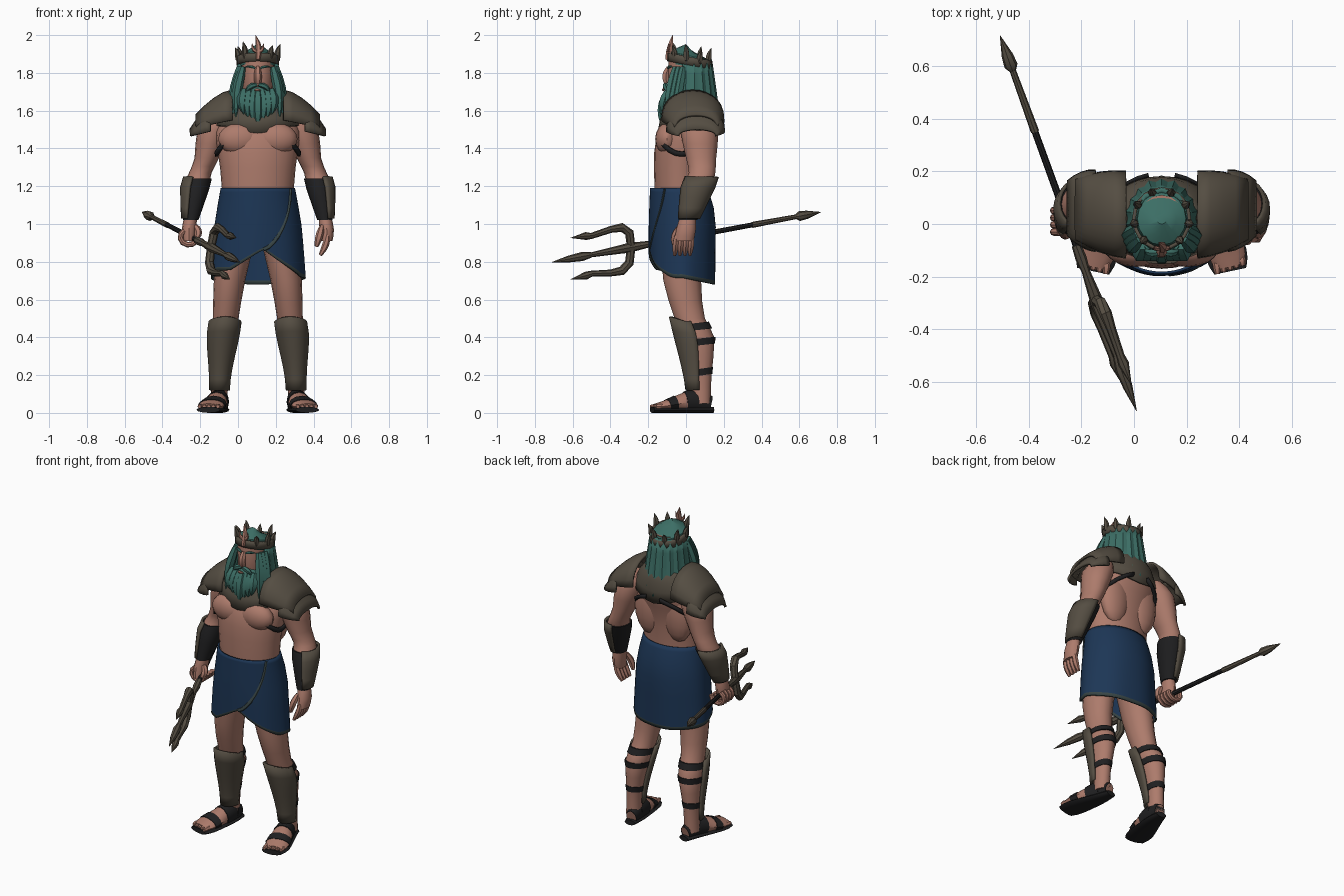
import bpy, bmesh
from math import sin, cos, pi, radians, sqrt
from mathutils import Vector

if "Cube" in bpy.data.objects:
    bpy.data.objects.remove(bpy.data.objects["Cube"])

CENTRE = .105  # body midline; parts are laid out relative to it
X_AXIS, Y_AXIS, Z_AXIS = Vector((1, 0, 0)), Vector((0, 1, 0)), Vector((0, 0, 1))


def material(name, *rgb):
    made = bpy.data.materials.new(name)
    made.use_nodes = True
    made.diffuse_color = (*rgb, 1)
    made.node_tree.nodes["Principled BSDF"].inputs["Base Color"].default_value = (*rgb, 1)
    return made


skin = material("skin", .42, .2, .15)
teal = material("teal hair", .045, .155, .13)
bronze = material("old bronze", .09, .075, .055)
blue = material("blue cloth", .012, .037, .092)
trim = material("grey trim", .04, .06, .06)
black = material("black leather", .014, .014, .015)


def emit(name, rows, materials, closed=True, caps=False, mirror=False, thick=0, pick=None, angle=38):
    """Skin equal rows of points with quads; paired parts get a mirrored twin."""
    count = len(rows[0])
    faces = [(r * count + c, r * count + (c + 1) % count, (r + 1) * count + (c + 1) % count, (r + 1) * count + c)
             for r in range(len(rows) - 1) for c in range(count if closed else count - 1)]
    if caps:
        faces += [range(count), range(len(rows) * count - count, len(rows) * count)]
    for side in ((1, -1) if mirror else (1,)):
        label = name if not mirror else ("left_" if side > 0 else "right_") + name
        mesh = bpy.data.meshes.new(label)
        mesh.from_pydata([(x * side + CENTRE, y, max(z, 0)) for row in rows for x, y, z in row],
                         [], [tuple(face) for face in faces])
        for entry in materials:
            mesh.materials.append(entry)
        if pick:
            for face in mesh.polygons:
                face.material_index = pick(face.index // count)
        bm = bmesh.new()
        bm.from_mesh(mesh)
        bmesh.ops.recalc_face_normals(bm, faces=bm.faces)
        bm.to_mesh(mesh)
        bm.free()
        mesh.shade_smooth()
        mesh.set_sharp_from_angle(angle=radians(angle))
        part = bpy.data.objects.new(label, mesh)
        bpy.context.scene.collection.objects.link(part)
        if thick:
            shell = part.modifiers.new("thickness", 'SOLIDIFY')
            shell.thickness = thick
            shell.offset = 0


def smooth(*points, steps=2):
    """Round a list of control points, radii included, into a finer list."""
    result, last = [], len(points) - 1
    for i in range(last):
        before, start, end, after = (points[max(0, min(last, i + k))] for k in (-1, 0, 1, 2))
        for step in range(steps):
            t = step / steps
            result.append(tuple(b + t * (c - a) / 2 + t * t * (a - 2.5 * b + 2 * c - d / 2)
                                + t ** 3 * (1.5 * (b - c) + (d - a) / 2)
                                for a, b, c, d in zip(before, start, end, after)))
    return result + [points[-1]]


def at(profile, height, scale=1):
    """Ring of a profile at a height, with its radii scaled."""
    rings = sorted(profile, key=lambda ring: ring[2])
    for low, high in zip(rings, rings[1:]):
        if height <= high[2] or high is rings[-1]:
            t = (height - low[2]) / (high[2] - low[2])
            x, y, z, rx, ry = (a + (b - a) * t for a, b in zip(low, high))
            return x, y, z, rx * scale, ry * scale


def loft(name, rings, paint, n=16, arc=(0, 360), lift=None, thick=0, wave=0, **options):
    """Skin level ellipses (x, y, z, rx, ry); less than a full turn stays open."""
    closed = arc[1] - arc[0] == 360
    rows = []
    for i, (x, y, z, rx, ry) in enumerate(rings):
        row = []
        for k in range(n if closed else n + 1):
            a = radians(arc[0] + (arc[1] - arc[0]) * k / n)
            swell = 1 + wave * (k % 2)
            row.append((x + rx * swell * cos(a), y + ry * swell * sin(a),
                        z + (lift(i / (len(rings) - 1), a) if lift else 0)))
        rows.append(row)
    emit(name, rows, [paint], closed, closed and not thick, thick=thick, **options)


def pipe(name, points, paint, n=8, across=Z_AXIS, **options):
    """Sweep a round or flattened section along (x, y, z, width, height)."""
    rows = []
    for i, point in enumerate(points):
        ahead = Vector(points[min(i + 1, len(points) - 1)][:3]) - Vector(points[max(i - 1, 0)][:3])
        side = ahead.cross(across).normalized()
        up = side.cross(ahead).normalized()
        turns = [2 * pi * k / n for k in range(n)]
        rows.append([Vector(point[:3]) + side * point[3] * cos(a) + up * point[-1] * sin(a) for a in turns])
    emit(name, rows, [paint], caps=True, **options)


def spindle(name, start, end, width, paint, bow=(0, 0, 0), taper=.8, **options):
    """A bowed, swelling rod; full taper ends in a point."""
    a, b = Vector(start), Vector(end)
    points = []
    for i in range(7):
        t = i / 6
        points.append((*(a.lerp(b, t) + Vector(bow) * sin(pi * t)), width * sin(pi * (.2 + taper * t)) + .001))
    upright = abs((b - a).normalized().z) > .6
    pipe(name, points, paint, n=6, across=Y_AXIS if upright else Z_AXIS, **options)


def blob(name, centre, size, paint, **options):
    x, y, z = centre
    slices = [pi * (.03 + .94 * i / 8) for i in range(9)]
    loft(name, [(x, y, z - size[2] * cos(a), size[0] * sin(a), size[1] * sin(a)) for a in slices], paint, **options)


# Torso with chest, abdomen and back muscles
torso = smooth((0, -.03, 1.05, .18, .13), (0, -.03, 1.3, .2, .14), (0, -.01, 1.44, .22, .15),
               (0, .02, 1.53, .21, .14), (0, .04, 1.64, .08, .08), (0, .02, 1.72, .07, .07))
loft("torso", torso, skin, n=24)
blob("chest_muscle", (.095, -.1, 1.45), (.115, .063, .085), skin, mirror=True)
blob("back_muscle", (.1, .07, 1.4), (.1, .06, .18), skin, mirror=True)
for row in range(3):
    blob("abdomen_muscle", (.045, -.13, 1.22 + .07 * row), (.05, .03, .04), skin, mirror=True)

# Leather loops under the arms
loop = []
for edge in (-.013, .013):
    row = []
    for k in range(12):
        a = radians(11 * (k - 4))
        x, y, z, rx, ry = at(torso, 1.37 + .15 * sin(a) ** 2 + edge, 1.05)
        row.append((rx * cos(a), y + (ry + .025) * sin(a), z))
    loop.append(row)
emit("chest_strap", loop, [black], closed=False, mirror=True, thick=.014)

# Arms, forearm wraps and outer plates
arm = smooth((.19, .06, 1.58, .06, .07), (.23, .07, 1.5, .09, .1), (.27, .08, 1.35, .065, .08),
             (.305, .085, 1.27, .06, .07), (.325, .06, 1.2, .065, .075), (.355, .01, 1.02, .036, .044))
loft("arm", arm, skin, mirror=True)
forearm = [1.25 - .055 * i for i in range(5)]
loft("forearm_wrap", [at(arm, z - .01, 1.12) for z in forearm], black, mirror=True)
loft("forearm_plate", [at(arm, z, 1.22) for z in forearm], bronze, n=10, arc=(-65, 95),
     mirror=True, thick=.014)

# Hands: the left hangs open, the right grips the shaft
loft("palm", smooth((.355, .01, 1.04, .034, .042), (.365, 0, .97, .038, .052), (.365, -.01, .91, .03, .05)),
     skin, n=12, mirror=True)
for i in range(4):
    y = .027 * i - .05
    spindle("left_finger", (.37, y, .94), (.33, y - .01, .835), .017, skin, (.008, 0, 0), .65)
    curl = [radians(60 - 35 * k) for k in range(8)]
    pipe("right_finger", [(-.365 - .045 * cos(a), y + .02, .93 + .04 * sin(a), .015) for a in curl], skin, across=Y_AXIS)
spindle("left_thumb", (.34, -.03, .99), (.31, -.06, .88), .019, skin, (0, -.015, 0), .65)
spindle("right_thumb", (-.33, -.02, .99), (-.33, -.05, .92), .019, skin, (.015, 0, 0), .65)

# Layered shoulder armour: mantle, then two arched plates a side
loft("mantle", smooth((0, .035, 1.68, .115, .1), (0, .03, 1.62, .17, .14), (0, .015, 1.52, .22, .16)), bronze, n=28,
     thick=.014, lift=lambda t, a: -.04 * abs(sin(a)) ** 6 * t ** 4)


def arches(name, inner, outer):
    """Arched sections (x, y, top, base, radius) rounding down from inner to outer."""
    rows = []
    for i in range(5):
        t = i / 4
        x, y, top, base, radius = (a + (b - a) * f for a, b, f in zip(inner, outer, (t, t, t ** 1.6, t, t * t)))
        sweep = [pi * k / 14 for k in range(15)]
        rows.append([(x, y - radius * cos(a), base + (top - base) * sin(a) ** .8) for a in sweep])
    emit(name, rows, [bronze], closed=False, mirror=True, thick=.014)


arches("upper_shoulder_plate", (.135, .035, 1.705, 1.55, .16), (.325, .055, 1.575, 1.51, .11))
arches("lower_shoulder_plate", (.25, .05, 1.61, 1.49, .15), (.355, .06, 1.5, 1.465, .1))

# Head and face
loft("head", smooth((0, .02, 1.62, .06, .07), (0, 0, 1.72, .08, .095), (0, .01, 1.88, .09, .1)), skin)
spindle("nose", (0, -.09, 1.83), (0, -.1, 1.745), .02, skin, (0, -.012, 0), .5)
spindle("eyebrow", (.015, -.095, 1.825), (.07, -.07, 1.83), .007, teal, (0, -.004, .006), mirror=True)
spindle("lip", (-.018, -.12, 1.71), (.018, -.12, 1.71), .007, skin)


# Hair, moustache and beard
def lean(t, a):
    return -.022 * sin(a)


loft("hair_cap", smooth((0, .02, 1.83, .096, .106), (0, .02, 1.89, .092, .1), (0, .02, 1.93, .02, .02)), teal, lift=lean)
loft("back_hair", [(0, .022, 1.87 - .08 * i, .092 + .011 * i, .1 + .011 * i) for i in range(5)], teal, n=22,
     arc=(-20, 200), thick=.02, wave=.06, angle=25, lift=lambda t, a: .03 * sin(a * 7) * t ** 4)
for i in range(3):
    u, y = .08 + .008 * i, -.055 + .02 * i
    spindle("side_lock", (u, y, 1.83), (u * 1.45, y - .05, 1.56 - .025 * i), .026, teal, (.012, -.005, 0), mirror=True, angle=25)
blob("beard", (0, -.055, 1.665), (.088, .064, .078), teal)
for i in range(3):
    u = .022 + .026 * i
    spindle("beard_lock", (u, -.085, 1.71), (u, -.12, 1.53 + .025 * i), .027, teal, (.01, -.015, 0), mirror=True, angle=25)
spindle("beard_point", (0, -.1, 1.7), (0, -.12, 1.5), .03, teal, (0, -.015, 0))
spindle("moustache", (.004, -.107, 1.738), (.065, -.09, 1.69), .014, teal, (.01, -.01, .01), mirror=True)

# Crown with flared points and a branched front point
loft("crown_band", [(0, .02, z, .105, .113) for z in (1.84, 1.865, 1.885)], bronze, n=20, thick=.014, lift=lean)
for k in range(1, 9):
    a = radians(40 * k - 90)
    foot, tip = ((r * cos(a), .02 + r * sin(a), z - .02 * sin(a)) for r, z in ((.107, 1.86), (.122, 1.95 - .02 * (k % 2))))
    spindle("crown_point", foot, tip, .016, bronze, (-.008 * cos(a), -.008 * sin(a), 0))
spindle("crown_front_point", (0, -.1, 1.87), (-.012, -.07, 2), .016, skin, (.01, 0, 0))
spindle("crown_front_branch", (0, -.095, 1.91), (.03, -.09, 1.955), .009, skin, (.008, 0, -.008), mirror=True)

# Wrapped kilt with a raised front opening and trimmed hem
kilt = smooth((0, -.02, .66, .25, .17), (0, -.02, .95, .23, .172), (0, -.02, 1.06, .215, .17), (0, -.04, 1.2, .19, .145))


def hem(a):
    across = .25 * cos(a) - .03
    front = .865 - (min(.7 * across, .155) if across > 0 else min(-.6 * across, .11))
    weight = max(0, min(1, -2 * sin(a)))
    return front * weight + (.715 - .035 * max(0, sin(a))) * (1 - weight)


cloth = []
for t in (0, .05, .2, .4, .6, .8, .96, 1):
    row = []
    for k in range(48):
        a = 2 * pi * k / 48
        x, y, z, rx, ry = at(kilt, 1.19 + (hem(a) - 1.19) * t, 1 + .012 * t * sin(7 * a + 1))
        row.append((rx * cos(a), y + ry * sin(a), z))
    cloth.append(row)
emit("kilt", cloth, [blue, trim], thick=.01, pick=lambda row: int(row == 6))
wrap = []
for i in range(9):
    t = i / 8
    u = .03 + .14 * sin(pi * t / 2)
    x, y, z, rx, ry = at(kilt, .865 + .32 * t ** 1.5, 1.015)
    wrap.append((u, y - ry * sqrt(1 - (u / rx) ** 2), z, .011, .006))
pipe("kilt_wrap_edge", wrap, trim, across=Y_AXIS)

# Legs, greaves and calf straps
leg = smooth((.1, -.02, .98, .1, .12), (.15, -.02, .7, .083, .1), (.17, .02, .5, .068, .08),
             (.185, .06, .4, .07, .09), (.2, .075, .2, .046, .06), (.205, .08, .05, .045, .05))
loft("leg", leg, skin, mirror=True)
shin = [at(leg, .12 + .06 * i, 1.1 + .014 * i) for i in range(7)]
loft("greave", [(x, y - .015, z, rx, ry) for x, y, z, rx, ry in shin], bronze, n=12, arc=(172, 368),
     mirror=True, thick=.014, lift=lambda t, a: .03 * abs(sin(a)) * t ** 4)
for z in (.455, .375, .215):
    loft("calf_strap", [at(leg, z + edge, 1.07) for edge in (-.018, .018)], black, mirror=True,
         lift=lambda t, a: .01 * sin(a))

# Sandalled feet: straps and sole follow the foot
foot = smooth((.19, .13, .045, .03, .04), (.205, .04, .06, .05, .06), (.245, -.1, .04, .07, .03),
              (.26, -.16, .03, .055, .02), steps=3)
pipe("foot", foot, skin, n=12, mirror=True)
pipe("sole", [(x, y * 1.12, .016, width * 1.12, .016) for x, y, z, width, height in foot], black, n=12, mirror=True)
for name, part in (("heel_cover", foot[:3]), ("instep_strap", foot[2:5]), ("toe_strap", foot[5:7])):
    pipe(name, [(x, y, z, width * 1.08, height * 1.1) for x, y, z, width, height in part], black, n=12, mirror=True)
for i in range(5):
    u = .205 + .024 * i
    spindle("toe", (u, -.12, .036), (u + .007, -.19 + .008 * i, .034), .014, skin, taper=.6, mirror=True)


# Trident held in the right hand
def on_shaft(y, radius, offset=0):
    return .01 - .3636 * (y + .71) - CENTRE + .15 * offset, y, .93 + .186 * y + offset, radius


def rod(name, paint, *stations):
    pipe(name, [on_shaft(*station) for station in stations], paint, across=X_AXIS)


rod("trident_grip", black, (.36, .013), (-.1, .014))
rod("trident_rear_shaft", bronze, (.6, .012), (.35, .016))
rod("trident_front_shaft", bronze, (-.08, .018), (-.13, .022), (-.18, .016), (-.3, .026), (-.5, .013))
rod("trident_butt", bronze, (.58, .012), (.6, .026), (.64, .022), (.715, .001))
rod("middle_prong", bronze, (-.5, .014), (-.55, .024), (-.62, .018), (-.71, .001))
for name, side in (("upper_prong", 1), ("lower_prong", -1)):
    rod(name, bronze, (-.29, .022, 0), (-.3, .024, .08 * side), (-.34, .024, .115 * side), (-.4, .018, .115 * side),
        (-.5, .016, .1 * side), (-.53, .021, .105 * side), (-.61, .001, .11 * side))
